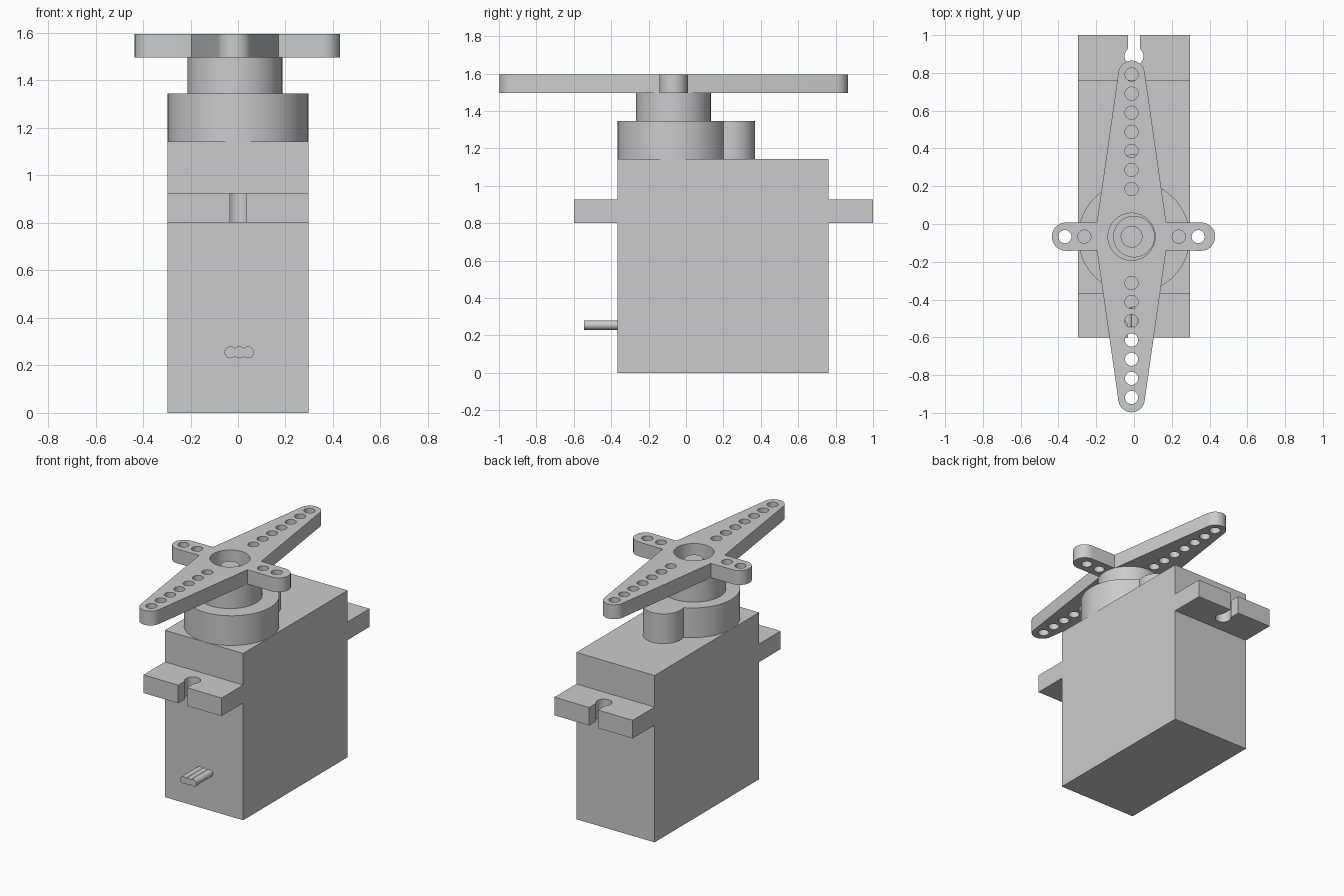
import bpy, bmesh
from math import sin, cos, pi, radians

cube = bpy.data.objects.get("Cube")
if cube:
    bpy.data.objects.remove(cube, do_unlink=True)

grey = bpy.data.materials.new("plain grey")
grey.use_nodes = True
COLOUR = (0.6, 0.6, 0.6, 1)
grey.diffuse_color = COLOUR
grey.node_tree.nodes["Principled BSDF"].inputs["Base Color"].default_value = COLOUR


def arc(x, y, r, start=0, end=360, steps=16):
    """Points along an arc, angles in degrees."""
    angles = [radians(start + (end - start) * i / steps) for i in range(steps + 1)]
    return [(x + r * cos(a), y + r * sin(a)) for a in angles]


def circle(x, y, r, steps=24):
    return arc(x, y, r, steps=steps)[:-1]


def plate(name, loops, z0, z1):
    """Extrude an outline, with any further loops cut out as holes."""
    curve = bpy.data.curves.new(name, "CURVE")
    curve.dimensions = "2D"
    curve.fill_mode = "BOTH"
    curve.extrude = (z1 - z0) / 2
    for loop in loops:
        spline = curve.splines.new("POLY")
        spline.points.add(len(loop) - 1)
        for p, (x, y) in zip(spline.points, loop):
            p.co = (x, y, 0, 1)
        spline.use_cyclic_u = True
    obj = bpy.data.objects.new(name, curve)
    bpy.context.collection.objects.link(obj)
    bpy.ops.object.select_all(action="DESELECT")
    obj.select_set(True)
    bpy.context.view_layer.objects.active = obj
    bpy.ops.object.convert(target="MESH")
    obj = bpy.context.object
    # Weld the caps to the walls and lift the plate to its height
    bm = bmesh.new()
    bm.from_mesh(obj.data)
    bmesh.ops.remove_doubles(bm, verts=bm.verts, dist=0.0001)
    bmesh.ops.translate(bm, verts=bm.verts, vec=(0, 0, (z0 + z1) / 2))
    bmesh.ops.recalc_face_normals(bm, faces=bm.faces)
    bm.to_mesh(obj.data)
    bm.free()
    obj.data.materials.clear()
    obj.data.materials.append(grey)
    bpy.ops.object.shade_smooth_by_angle(angle=radians(30))
    return obj


# Case
W, FRONT, BACK = 0.296, -0.367, 0.763
plate("case", [[(-W, FRONT), (W, FRONT), (W, BACK), (-W, BACK)]], 0, 1.142)


# Mounting tabs with keyhole slots
def tab(name, root, tip, hole_y):
    d = 1 if tip > root else -1
    slot = 0.033
    keyhole = [(x, hole_y + d * (y - hole_y))
               for x, y in arc(0, hole_y, 0.05, 49, -229, 24)]
    outline = [(-W, root), (-W, tip), (-slot, tip)] + keyhole[::-1]
    outline += [(slot, tip), (W, tip), (W, root)]
    plate(name, [outline], 0.802, 0.926)


tab("front_tab", FRONT, -0.6, -0.49)
tab("back_tab", BACK, 1.0, 0.888)

# Gear housing: large round with a small round behind it
AXIS_X, AXIS_Y = -0.013, -0.067
housing = arc(0, -0.07, W, 114.1, 425.9, 48) + arc(0, 0.242, 0.128, -19, 199, 24)[1:-1]
plate("gear_housing", [housing], 1.142, 1.345)

# Output hub, shaft and screw
plate("hub", [circle(AXIS_X, AXIS_Y, 0.2, 48)], 1.345, 1.497)
plate("shaft", [circle(0, AXIS_Y, 0.11, 32)], 1.345, 1.505)
plate("screw", [circle(AXIS_X, AXIS_Y, 0.058)], 1.345, 1.55)

# Four-armed horn
waist, low, high = 0.183, -0.14, 0.01
horn = arc(0.355, AXIS_Y, 0.075, -90, 90)
horn += [(AXIS_X + waist, high)] + arc(AXIS_X, 0.795, 0.07, 8, 172) + [(AXIS_X - waist, high)]
horn += arc(-0.36, AXIS_Y, 0.075, 90, 270)
horn += [(AXIS_X - waist, low)] + arc(AXIS_X, -0.927, 0.07, 188, 352) + [(AXIS_X + waist, low)]
holes = [circle(AXIS_X, AXIS_Y, 0.125, 32)]
for i in range(7):
    holes.append(circle(AXIS_X, 0.185 + 0.101 * i, 0.035))
    holes.append(circle(AXIS_X, -0.312 - 0.101 * i, 0.035))
for dx in (-0.353, -0.25, 0.25, 0.353):
    holes.append(circle(AXIS_X + dx, AXIS_Y, 0.035))
plate("horn", [horn] + holes, 1.497, 1.595)

# Three wires side by side
for name, x in (("right_wire", -0.032), ("middle_wire", 0.005), ("left_wire", 0.042)):
    bpy.ops.mesh.primitive_cylinder_add(vertices=20, radius=0.025, depth=0.2,
                                        location=(x, -0.445, 0.255), rotation=(pi / 2, 0, 0))
    wire = bpy.context.object
    wire.name = name
    wire.data.materials.append(grey)
    bpy.ops.object.shade_smooth_by_angle(angle=radians(30))
